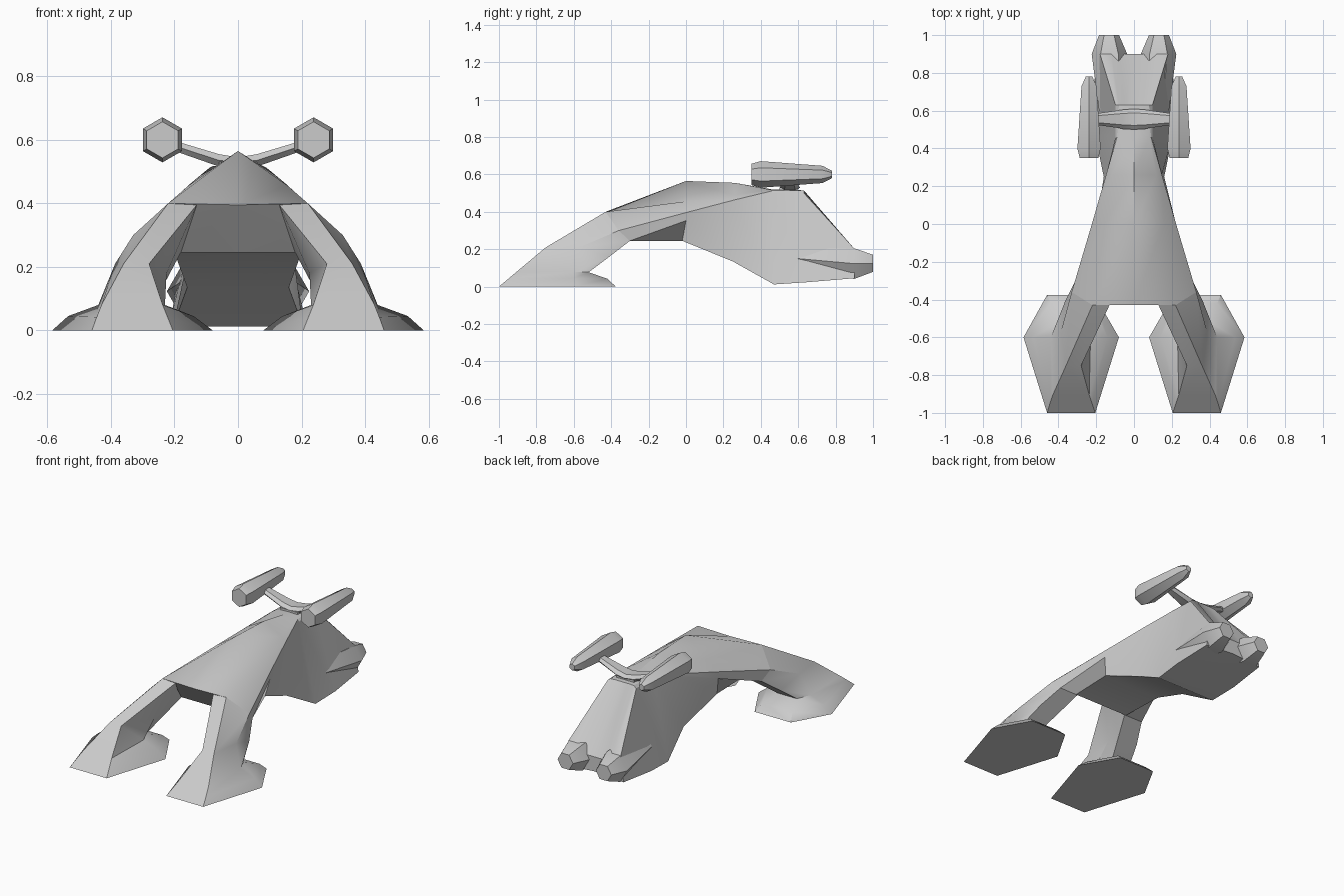
import bpy, bmesh, math


def loft(name, rings, mirror=False, angle=35):
    """Skin a closed tube through matching rings of points."""
    bm = bmesh.new()
    loops = [[bm.verts.new(p) for p in ring] for ring in rings]
    n = len(loops[0])
    for a, b in zip(loops, loops[1:]):
        for i in range(n):
            j = (i + 1) % n
            bm.faces.new((a[i], a[j], b[j], b[i]))
    caps = [bm.faces.new(loops[0]), bm.faces.new(loops[-1])]
    bmesh.ops.triangulate(bm, faces=caps)
    bmesh.ops.recalc_face_normals(bm, faces=bm.faces)
    mesh = bpy.data.meshes.new(name)
    bm.to_mesh(mesh)
    bm.free()
    ob = bpy.data.objects.new(name, mesh)
    bpy.context.collection.objects.link(ob)
    bpy.ops.object.select_all(action='DESELECT')
    bpy.context.view_layer.objects.active = ob
    ob.select_set(True)
    bpy.ops.object.shade_smooth_by_angle(angle=math.radians(angle))
    if mirror:
        mod = ob.modifiers.new("Mirror", 'MIRROR')
        mod.use_mirror_merge = False
    return ob


def hexagon(x, y, z, r, turn=0):
    return [(x + r * math.cos(math.radians(60 * i + turn)), y,
             z + r * math.sin(math.radians(60 * i + turn))) for i in range(6)]


def whole(half):
    """Half outline from top centre to bottom centre -> full ring."""
    return half + [(-x, y, z) for x, y, z in half[-2:0:-1]]


# Body: ridge, roof edge, upper side, lower side, belly corner, belly centre
body = [
    [(0, -.43, .395), (.22, -.43, .4), (.33, -.36, .3), (.31, -.3, .245), (.19, -.3, .245), (0, -.3, .245)],
    [(0, 0, .565), (.156, 0, .456), (.223, 0, .396), (.222, 0, .353), (.2, -.02, .245), (0, -.02, .245)],
    [(0, .26, .555), (.118, .26, .488), (.148, .26, .464), (.147, .26, .445), (.16, .25, .135), (0, .25, .135)],
    [(0, .46, .52), (.08, .46, .517), (.09, .46, .512), (.098, .46, .5), (.205, .47, .012), (0, .47, .012)],
    [(0, .63, .515), (.05, .63, .515), (.08, .63, .513), (.098, .63, .5), (.215, .65, .024), (0, .65, .024)],
    [(0, .9, .15), (.08, .9, .15), (.12, .9, .203), (.18, .9, .203), (.2, .9, .045), (0, .9, .06)],
]
loft("body", [whole(s) for s in body], angle=32)

# Legs with splayed feet: inner front, outer front, outer mid, outer back, inner back, inner mid
leg = [
    [(.205, -1, 0), (.46, -1, 0), (.585, -.6, 0), (.46, -.375, 0), (.21, -.375, 0), (.08, -.6, 0)],
    [(.222, -.95, .042), (.445, -.95, .042), (.535, -.6, .045), (.44, -.42, .042), (.23, -.42, .042), (.14, -.6, .045)],
    [(.237, -.905, .08), (.43, -.905, .08), (.44, -.6, .08), (.4, -.52, .077), (.27, -.52, .077), (.23, -.6, .08)],
    [(.28, -.75, .21), (.36, -.75, .21), (.387, -.57, .21), (.365, -.41, .16), (.225, -.41, .16), (.225, -.5, .18)],
    [(.13, -.43, .395), (.22, -.43, .4), (.33, -.36, .3), (.31, -.3, .245), (.18, -.3, .245), (.155, -.37, .32)],
]
loft("leg", leg, mirror=True, angle=40)

# Rear engine nozzles
loft("rear_nozzle", [hexagon(.115, .6, .15, .07), hexagon(.13, .9, .123, .094),
                     hexagon(.132, 1, .125, .053)], mirror=True)

# Side pods
pod = [(.35, .057), (.4, .071), (.73, .046), (.78, .02)]
loft("side_pod", [hexagon(.238, y, .6, r, 30) for y, r in pod], mirror=True, angle=40)

# Cross strut carrying the pods: x, half depth, bottom, top
strut = [(-.2, .03, .565, .597), (-.06, .05, .516, .555), (0, .055, .514, .545),
         (.06, .05, .516, .555), (.2, .03, .565, .597)]
loft("pod_strut", [[(x, .555 - d, (b + t) / 2), (x, .555 - d * .6, t), (x, .555 + d * .6, t),
                    (x, .555 + d, (b + t) / 2), (x, .555 + d * .6, b), (x, .555 - d * .6, b)]
                   for x, d, b, t in strut])
# Strut base
loft("strut_base", [[(x, y, z) for x, y in ((-.06, .5), (.06, .5), (.06, .6), (-.06, .6))]
                    for z in (.5, .53)])
